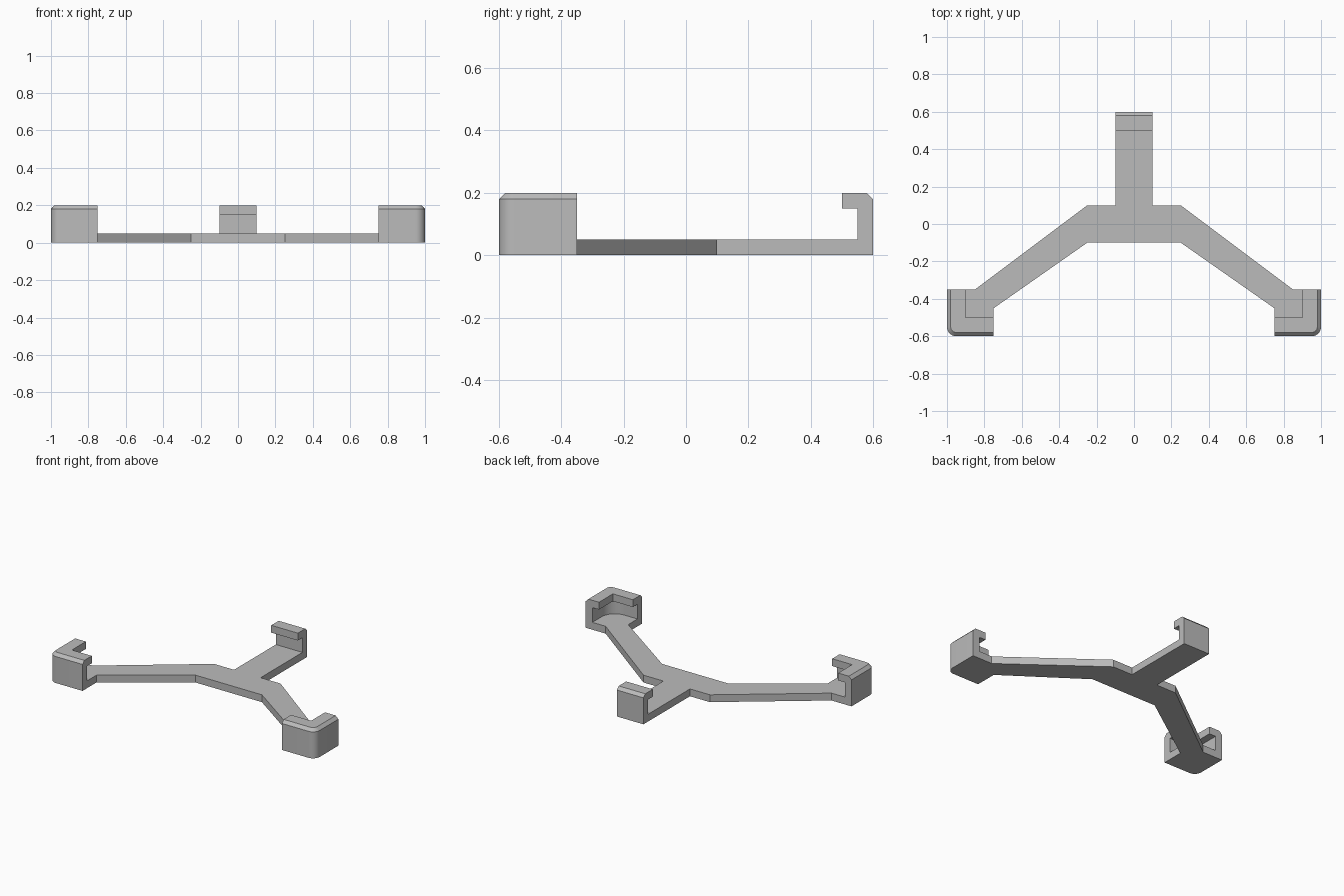
import bpy
import bmesh
from math import cos, sin, pi, radians

cube = bpy.data.objects.get("Cube")
if cube:
    bpy.data.objects.remove(cube, do_unlink=True)

grey = bpy.data.materials.new("mid_grey")
grey.use_nodes = True
grey.diffuse_color = (0.5, 0.5, 0.5, 1)
grey.node_tree.nodes["Principled BSDF"].inputs["Base Color"].default_value = (0.5, 0.5, 0.5, 1)


def loft(name, rings):
    """Closed solid through rings of 3D points with equal counts."""
    bm = bmesh.new()
    loops = [[bm.verts.new(p) for p in ring] for ring in rings]
    bm.faces.new(loops[0])
    bm.faces.new(loops[-1])
    for a, b in zip(loops, loops[1:]):
        for i in range(len(a)):
            j = (i + 1) % len(a)
            bm.faces.new((a[i], a[j], b[j], b[i]))
    bmesh.ops.recalc_face_normals(bm, faces=bm.faces)
    mesh = bpy.data.meshes.new(name)
    bm.to_mesh(mesh)
    bm.free()
    mesh.materials.append(grey)
    obj = bpy.data.objects.new(name, mesh)
    bpy.context.collection.objects.link(obj)
    return obj


def at(outline, z, side=1):
    return [(side * x, y, z) for x, y in outline]


def combine(target, other, operation):
    """Apply a boolean and discard the helper solid."""
    mod = target.modifiers.new("join", "BOOLEAN")
    mod.operation, mod.solver, mod.object = operation, "EXACT", other
    bpy.ops.object.select_all(action="DESELECT")
    bpy.context.view_layer.objects.active = target
    target.select_set(True)
    bpy.ops.object.modifier_apply(modifier=mod.name)
    bpy.data.objects.remove(other, do_unlink=True)


def corner(x0, y0, x1, y1, r, n=10):
    """Rectangle from (x0, y0) to (x1, y1) rounded at its outer corner (x1, y0)."""
    arc = [(x1 - r + r * cos(t), y0 + r + r * sin(t))
           for t in (-pi / 2 + pi / 2 * i / n for i in range(n + 1))]
    return [(x0, y1), (x0, y0)] + arc + [(x1, y1)]


# Flat hub with two swept arms
half = [(0.25, 0.1), (0.85, -0.35), (0.85, -0.45), (0.75, -0.45), (0.25, -0.1)]
outline = half + [(-x, y) for x, y in reversed(half)]
frame = loft("clamp_frame", [at(outline, 0), at(outline, 0.05)])

# Back arm ending in a hook, as a side profile
hook = [(0, 0), (0.6, 0), (0.6, 0.18), (0.58, 0.2), (0.5, 0.2),
        (0.5, 0.15), (0.55, 0.15), (0.55, 0.05), (0, 0.05)]
combine(frame, loft("back_hook", [[(x, y, z) for y, z in hook] for x in (-0.1, 0.1)]), "UNION")

# Corner cups: rounded chamfered blocks hollowed under an overhanging lip
body = corner(0.75, -0.6, 1, -0.35, 0.05)
body_top = corner(0.75, -0.58, 0.98, -0.35, 0.03)
cavity = corner(0.7, -0.55, 0.95, -0.3, 0.1)
opening = [(0.7, -0.3), (0.7, -0.5), (0.9, -0.5), (0.9, -0.3)]

# The walls run the full cup width, so cutters extend past the open sides
for side in (1, -1):
    cup = loft("corner_cup", [at(body, 0, side), at(body, 0.18, side), at(body_top, 0.2, side)])
    combine(cup, loft("cavity", [at(cavity, 0.05, side), at(cavity, 0.15, side)]), "DIFFERENCE")
    combine(cup, loft("opening", [at(opening, 0.1, side), at(opening, 0.25, side)]), "DIFFERENCE")
    combine(frame, cup, "UNION")

# Merge coplanar faces and smooth only the rounded corners
bm = bmesh.new()
bm.from_mesh(frame.data)
bmesh.ops.remove_doubles(bm, verts=bm.verts, dist=0.0002)
bmesh.ops.dissolve_limit(bm, angle_limit=radians(1), verts=bm.verts, edges=bm.edges)
bm.to_mesh(frame.data)
bm.free()
bpy.ops.object.select_all(action="DESELECT")
bpy.context.view_layer.objects.active = frame
frame.select_set(True)
bpy.ops.object.shade_smooth_by_angle(angle=radians(30))
